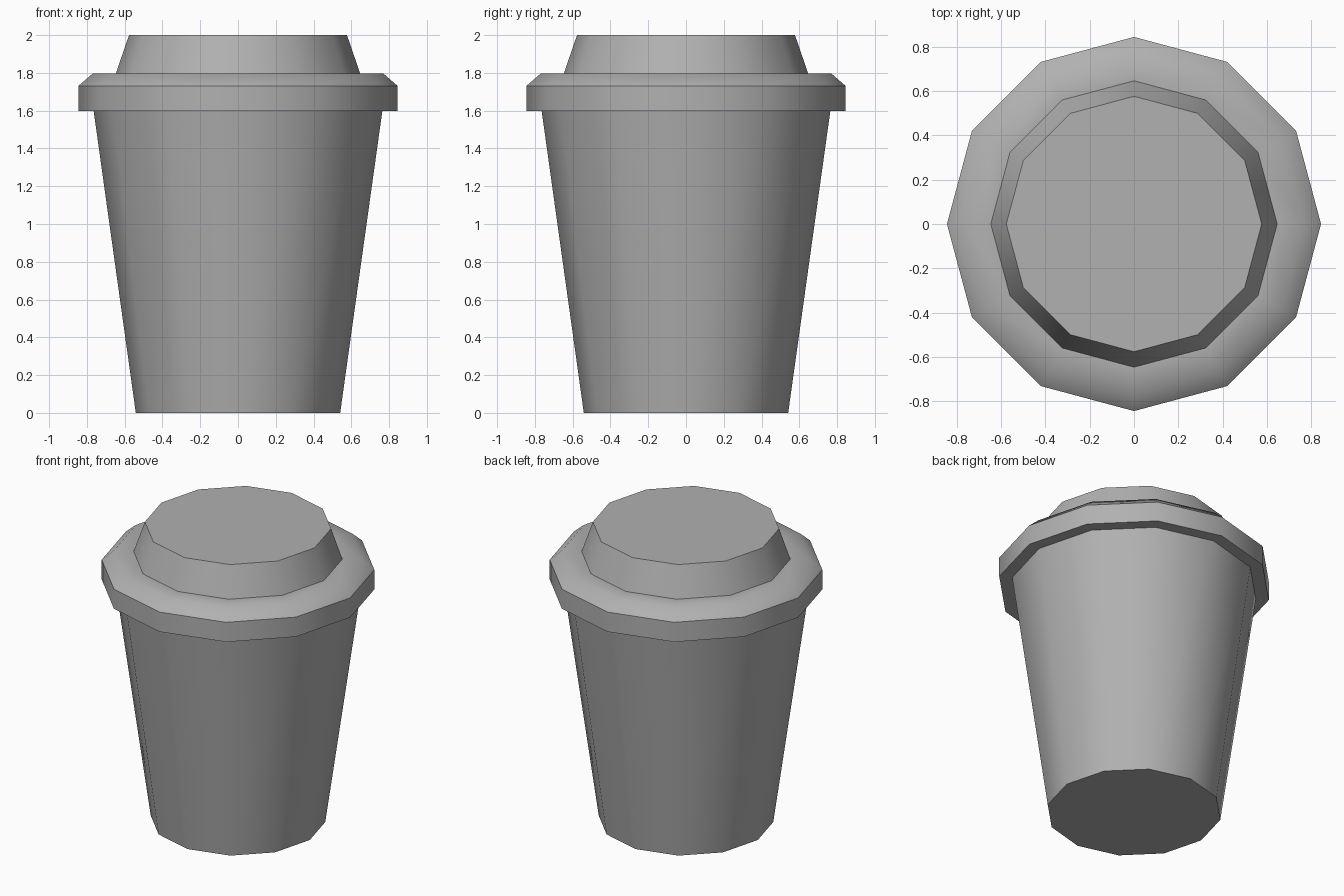
import bpy, bmesh, math

if "Cube" in bpy.data.objects:
    bpy.data.objects.remove(bpy.data.objects["Cube"])

SIDES = 12

# Mid-grey shared by cup and lid
grey = bpy.data.materials.new("mid_grey")
grey.diffuse_color = (0.44, 0.44, 0.44, 1)
grey.use_nodes = True
grey.node_tree.nodes["Principled BSDF"].inputs["Base Color"].default_value = grey.diffuse_color


def lathe(name, profile, cap_start=False, cap_end=False):
    """Revolve (radius, z) points into a 12-sided shell, with optional end caps."""
    bm = bmesh.new()
    rings = []
    for r, z in profile:
        rings.append([bm.verts.new((r * math.cos(math.tau * i / SIDES),
                                    r * math.sin(math.tau * i / SIDES), z))
                      for i in range(SIDES)])
    for a, b in zip(rings, rings[1:]):
        for i in range(SIDES):
            j = (i + 1) % SIDES
            bm.faces.new((a[i], a[j], b[j], b[i]))
    if cap_start:
        bm.faces.new(rings[0][::-1])
    if cap_end:
        bm.faces.new(rings[-1])
    mesh = bpy.data.meshes.new(name)
    bm.to_mesh(mesh)
    bm.free()
    mesh.materials.append(grey)
    obj = bpy.data.objects.new(name, mesh)
    bpy.context.collection.objects.link(obj)
    bpy.ops.object.select_all(action='DESELECT')
    obj.select_set(True)
    bpy.context.view_layer.objects.active = obj
    bpy.ops.object.shade_smooth_by_angle(angle=math.radians(45))
    return obj


# Tapered cup body with a closed base
lathe("cup_body", [(0.541, 0), (0.764, 1.597)], cap_start=True)

# Lid: underside lip, rim, bevel, flat shoulder and raised top
lathe("lid", [(0.764, 1.597), (0.845, 1.597), (0.845, 1.731), (0.77, 1.796),
              (0.647, 1.796), (0.577, 2.0)], cap_end=True)
